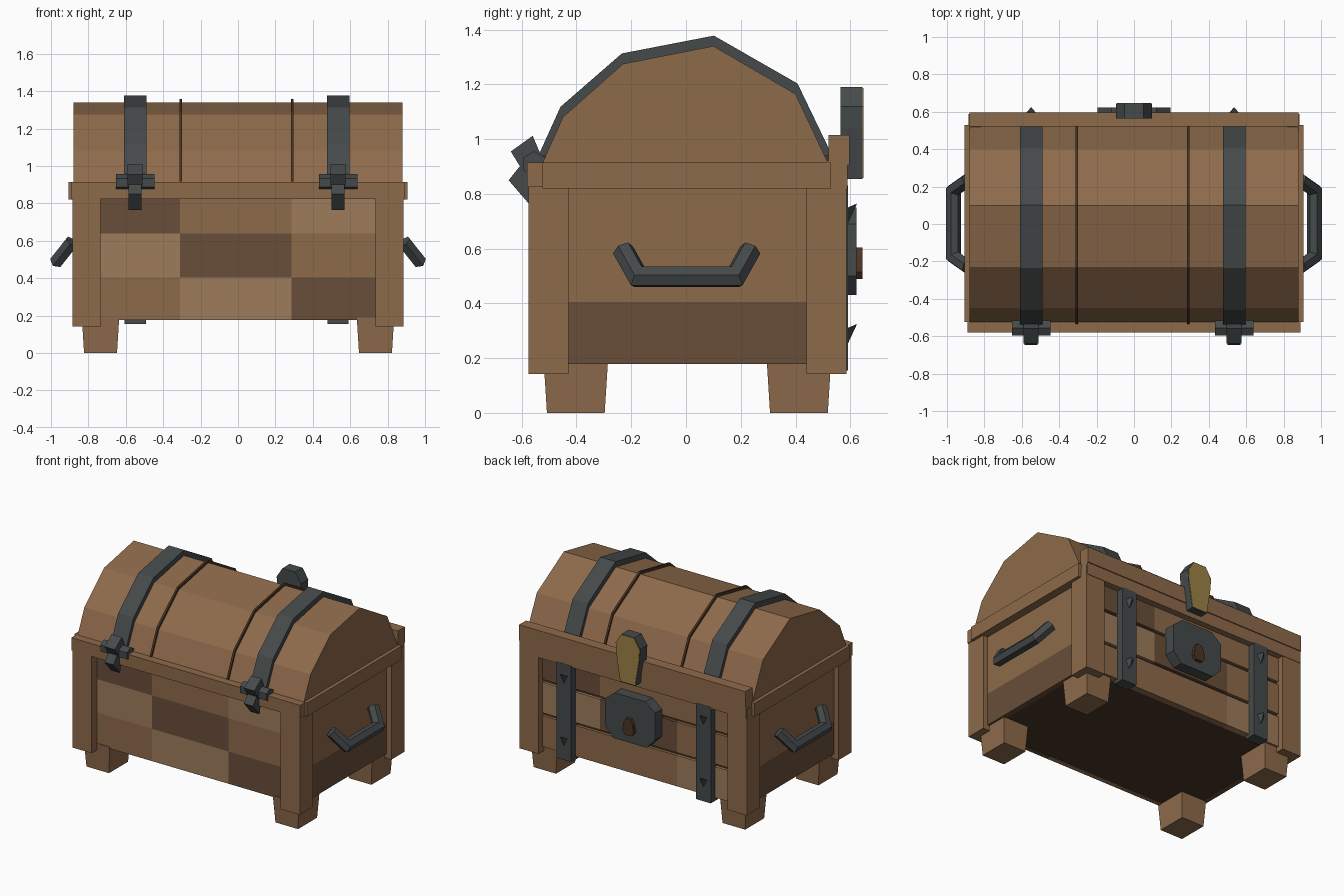
import bpy, bmesh, math
from mathutils import Vector

if "Cube" in bpy.data.objects:
    bpy.data.objects.remove(bpy.data.objects["Cube"])


def material(name, rgb):
    m = bpy.data.materials.new(name)
    m.diffuse_color = (*rgb, 1)
    m.use_nodes = True
    m.node_tree.nodes["Principled BSDF"].inputs["Base Color"].default_value = m.diffuse_color
    return m


LIGHT = material("light_wood", (0.34, 0.20, 0.105))
WOOD = material("wood", (0.27, 0.145, 0.07))
DARK = material("dark_wood", (0.14, 0.075, 0.04))
SEAM = material("seam_wood", (0.07, 0.035, 0.018))
IRON = material("iron", (0.06, 0.068, 0.07))
GOLD = material("gold", (0.33, 0.22, 0.06))


def finish(name, bm, mat):
    bmesh.ops.recalc_face_normals(bm, faces=bm.faces)
    me = bpy.data.meshes.new(name)
    bm.to_mesh(me)
    bm.free()
    me.materials.append(mat)
    ob = bpy.data.objects.new(name, me)
    bpy.context.collection.objects.link(ob)
    return ob


def loft(name, rings, mat):
    """Join rings of points into a capped solid."""
    bm = bmesh.new()
    vs = [[bm.verts.new(p) for p in r] for r in rings]
    n = len(vs[0])
    for a, b in zip(vs, vs[1:]):
        for i in range(n):
            bm.faces.new((a[i], a[(i + 1) % n], b[(i + 1) % n], b[i]))
    bm.faces.new(vs[0])
    bm.faces.new(vs[-1])
    return finish(name, bm, mat)


def prism_x(name, pts, x0, x1, mat):
    return loft(name, [[(x, y, z) for y, z in pts] for x in (x0, x1)], mat)


def prism_y(name, pts, y0, y1, mat):
    return loft(name, [[(x, y, z) for x, z in pts] for y in (y0, y1)], mat)


def box(name, x0, x1, y0, y1, z0, z1, mat):
    return prism_x(name, [(y0, z0), (y1, z0), (y1, z1), (y0, z1)], x0, x1, mat)


# Chest body core
box("body_core", -0.83, 0.83, -0.50, 0.525, 0.18, 0.90, SEAM)

# Planks: flush patchwork on the front, gapped boards on the back
cols = [-0.75, -0.31, 0.287, 0.75]
rows = [0.178, 0.405, 0.64, 0.87]
front_mats = [[WOOD, LIGHT, DARK], [LIGHT, DARK, WOOD], [DARK, WOOD, LIGHT]]
back_mats = [[LIGHT, WOOD, WOOD], [WOOD, DARK, LIGHT], [WOOD, WOOD, DARK]]
for r in range(3):
    for c in range(3):
        box("front_plank", cols[c], cols[c + 1], -0.515, -0.48,
            rows[r], rows[r + 1], front_mats[r][c])
        box("back_plank", cols[c], cols[c + 1], 0.50, 0.545,
            rows[r] + 0.01 * (r > 0), rows[r + 1] - 0.01, back_mats[r][c])

# Side panels, corner posts, tapered feet and side rails
for s in (-1, 1):
    for z0, z1, m in ((0.178, 0.405, DARK), (0.405, 0.87, WOOD)):
        box("side_panel", s * 0.81, s * 0.848, -0.45, 0.45, z0, z1, m)
    box("side_rail", s * 0.82, s * 0.905, -0.525, 0.53, 0.82, 0.915, WOOD)
    for y0, y1 in ((-0.575, -0.43), (0.44, 0.587)):
        box("corner_post", s * 0.735, s * 0.884, y0, y1, 0.142, 0.885, WOOD)
    for y0, y1 in ((-0.52, -0.285), (0.295, 0.53)):
        loft("foot", [[(s * (0.635 + t), y0 + t, z), (s * (0.835 - t), y0 + t, z),
                       (s * (0.835 - t), y1 - t, z), (s * (0.635 + t), y1 - t, z)]
                      for t, z in ((0.012, 0.0), (0.0, 0.19))], WOOD)

# Front and back rails
box("front_rail", -0.89, 0.89, -0.58, -0.50, 0.825, 0.915, WOOD)
box("back_rail", -0.88, 0.88, 0.52, 0.59, 0.82, 0.915, WOOD)
box("lid_back_rail", -0.88, 0.88, 0.52, 0.597, 0.905, 1.015, WOOD)

# Faceted domed lid with bands and thin seams wrapped over it
dome = [(-0.53, 0.90), (-0.45, 1.08), (-0.23, 1.275), (0.10, 1.34), (0.40, 1.165), (0.525, 0.90)]


def raised(d):
    return [(y * (1 + d / 2), z + d) for y, z in dome]


prism_x("lid", dome, -0.88, 0.88, WOOD)
for x in (-0.55, 0.535):
    prism_x("lid_band", raised(0.038), x - 0.06, x + 0.06, IRON)
for x in (-0.307, 0.29):
    prism_x("lid_seam", raised(0.018), x - 0.007, x + 0.007, SEAM)

# Hinges on the front: knuckle bar and two folded leaves
bar = [(-0.555 + 0.046 * math.cos(math.radians(a)), 0.91 + 0.046 * math.sin(math.radians(a)))
       for a in range(30, 390, 60)]
upper = [(-0.60, 0.89), (-0.64, 0.955), (-0.56, 1.012), (-0.525, 0.93)]
lower = [(-0.60, 0.91), (-0.648, 0.85), (-0.575, 0.765), (-0.55, 0.89)]
for x in (-0.55, 0.535):
    prism_x("hinge_bar", bar, x - 0.103, x + 0.103, IRON)
    prism_x("hinge_upper_leaf", upper, x - 0.04, x + 0.04, IRON)
    prism_x("hinge_lower_leaf", lower, x - 0.035, x + 0.035, IRON)

# Back straps with pointed studs
for x in (-0.55, 0.535):
    box("back_strap", x - 0.057, x + 0.057, 0.51, 0.592, 0.155, 0.83, IRON)
    for z in (0.25, 0.69):
        bm = bmesh.new()
        a, b, c, tip = [bm.verts.new(p) for p in (
            (x, 0.59, z), (x - 0.03, 0.59, z + 0.06),
            (x + 0.03, 0.59, z + 0.06), (x, 0.625, z + 0.075))]
        for f in ((a, b, c), (a, b, tip), (b, c, tip), (c, a, tip)):
            bm.faces.new(f)
        finish("strap_stud", bm, IRON)


def mirrored(half):
    return half + [(-x, z) for x, z in reversed(half)]


# Lock plate, keyhole and hasp
prism_y("lock_plate", mirrored([(0.12, 0.75), (0.195, 0.69), (0.195, 0.50), (0.13, 0.43)]),
        0.53, 0.622, IRON)
prism_y("keyhole", mirrored([(0.018, 0.605), (0.035, 0.575), (0.045, 0.515), (0.025, 0.49)]),
        0.60, 0.645, SEAM)
hasp = mirrored([(0.05, 1.19), (0.095, 1.12), (0.09, 1.04), (0.06, 0.855)])
prism_y("hasp", hasp, 0.565, 0.645, IRON)
prism_y("hasp_face", [(x * 0.97, 1.02 + (z - 1.02) * 0.985) for x, z in hasp], 0.63, 0.648, GOLD)

# Side handles: hexagonal bar swept with mitred corners in a drooping plane
R = 0.04
path = [(-0.23, 0.0), (-0.175, 0.125), (0.18, 0.125), (0.235, 0.0)]
for s in (-1, 1):
    droop = Vector((s * 0.62, 0, -0.78)).normalized()
    across = Vector((0, 1, 0))
    normal = droop.cross(across)
    pts = [Vector((s * 0.887, 0, 0.595)) + across * u + droop * v for u, v in path]
    rings = []
    for i, p in enumerate(pts):
        t0 = (p - pts[max(i - 1, 0)]).normalized()
        t1 = (pts[min(i + 1, 3)] - p).normalized()
        t = (t0 + t1).normalized()
        ref = t1 if t1.length > 0 else t0
        side = normal.cross(t) / max(t.dot(ref), 0.5)
        rings.append([p + R * (math.cos(k * math.pi / 3) * side + math.sin(k * math.pi / 3) * normal)
                      for k in range(6)])
    loft("side_handle", rings, IRON)
